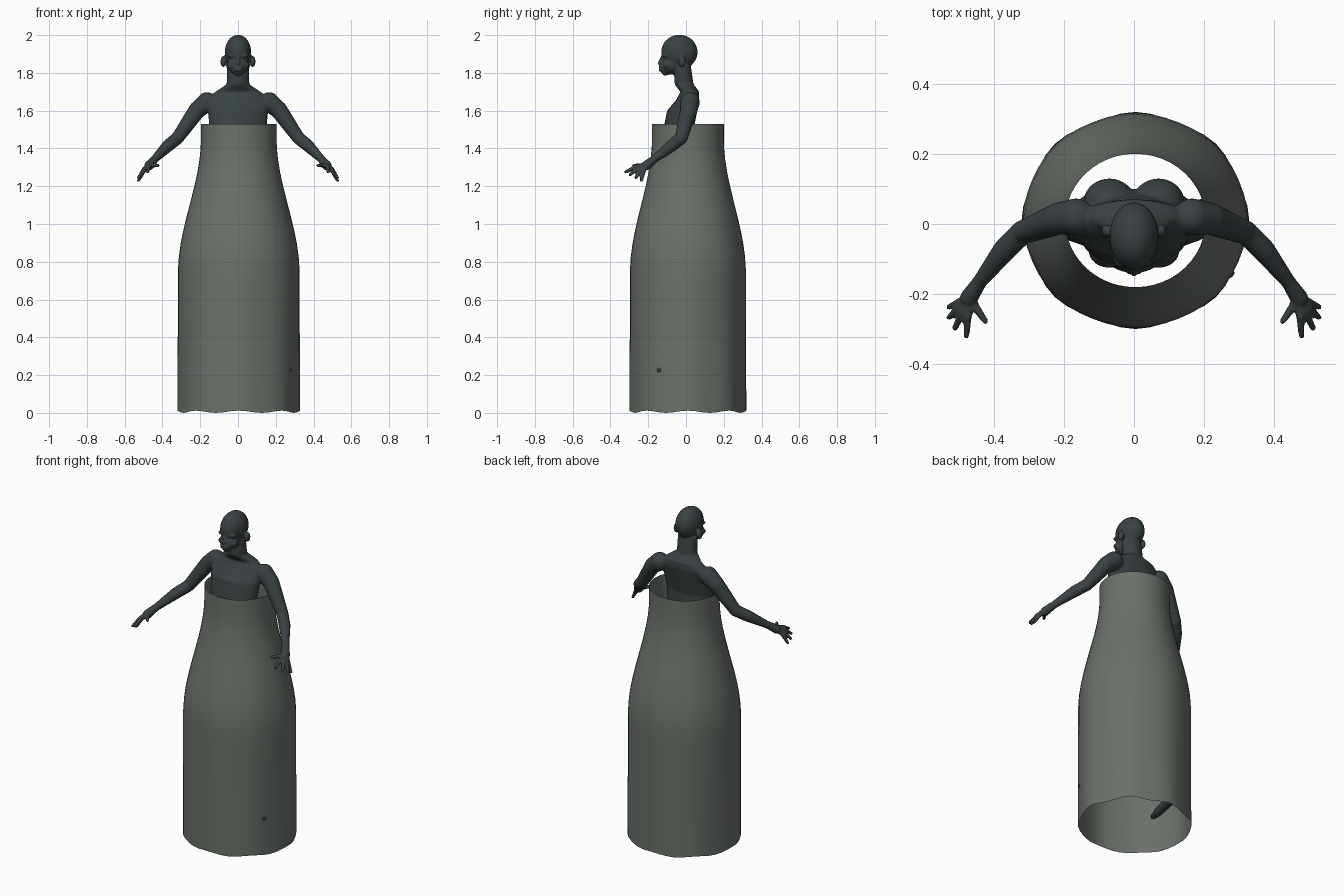
import bpy, bmesh
from math import cos, sin, pi
from mathutils import Matrix, Vector

default_cube = bpy.data.objects.get("Cube")
if default_cube:
    bpy.data.objects.remove(default_cube, do_unlink=True)


def make_material(name, red, green, blue):
    colour = (red, green, blue, 1)
    material = bpy.data.materials.new(name)
    material.use_nodes = True
    material.diffuse_color = colour
    shader = material.node_tree.nodes["Principled BSDF"]
    shader.inputs["Base Color"].default_value = colour
    shader.inputs["Roughness"].default_value = .7
    return material


def finish(bm, name, material):
    bmesh.ops.recalc_face_normals(bm, faces=bm.faces)
    mesh = bpy.data.meshes.new(name)
    bm.to_mesh(mesh)
    bm.free()
    obj = bpy.data.objects.new(name, mesh)
    bpy.context.collection.objects.link(obj)
    mesh.materials.append(material)
    for polygon in mesh.polygons:
        polygon.use_smooth = True
    return obj


def ball(bm, centre, width, depth, height):
    """Ellipsoid given by its centre and its half sizes."""
    placement = Matrix.Translation(centre) @ Matrix.Diagonal((width, depth, height, 1))
    bmesh.ops.create_uvsphere(bm, u_segments=24, v_segments=16, radius=1, matrix=placement)


def limb(bm, side, *joints):
    """Tapered segments with rounded joints; each joint is a point and a radius."""
    mirror = Matrix.Diagonal((side, 1, 1))
    joints = [(mirror @ Vector(point), radius) for point, radius in joints]
    for point, radius in joints:
        ball(bm, point, radius, radius, radius)
    for (start, start_radius), (end, end_radius) in zip(joints, joints[1:]):
        along = end - start
        turn = along.to_track_quat('Z', 'Y').to_matrix().to_4x4()
        placement = Matrix.Translation((start + end) / 2) @ turn
        bmesh.ops.create_cone(bm, cap_ends=True, segments=20, radius1=start_radius,
                              radius2=end_radius, depth=along.length, matrix=placement)


def ellipse(z, centre_y, half_width, half_depth, segments=32):
    turns = [2 * pi * step / segments for step in range(segments)]
    return [(half_width * cos(turn), centre_y + half_depth * sin(turn), z) for turn in turns]


def loft(bm, rings, capped):
    """Bridge neighbouring rings of points with quads."""
    rows = [[bm.verts.new(point) for point in ring] for ring in rings]
    for lower, upper in zip(rows, rows[1:]):
        for i in range(len(lower)):
            bm.faces.new((lower[i - 1], lower[i], upper[i], upper[i - 1]))
    if capped:
        bm.faces.new(rows[0])
        bm.faces.new(rows[-1])


# Torso and neck: height, centre y, half width, half depth
body = bmesh.new()
torso_rings = [
    (1, .01, .1, .06),
    (1.1, .01, .17, .09),
    (1.3, -.02, .12, .08),
    (1.5, -.04, .15, .08),
    (1.6, -.02, .16, .08),
    (1.66, .01, .17, .06),
    (1.7, .02, .12, .05),
    (1.74, -.01, .06, .05),
    (1.84, -.02, .06, .045),
]
loft(body, [ellipse(*ring) for ring in torso_rings], capped=True)
belly = Vector((0, -.06, 1.27))
ball(body, belly, width=.1, depth=.08, height=.11)

# Head: skull, jaw, chin, nose and lips
skull = Vector((0, -.035, 1.91))
jaw = Vector((0, -.085, 1.84))
chin = Vector((0, -.11, 1.805))
nose_bridge = Vector((0, -.125, 1.885))
nose_tip = Vector((0, -.138, 1.85))
ball(body, skull, width=.07, depth=.097, height=.092)
ball(body, jaw, width=.055, depth=.05, height=.05)
ball(body, chin, width=.03, depth=.02, height=.02)
limb(body, 1, (nose_bridge, .009), (nose_tip, .012))
for lip_height in (1.815, 1.83):
    ball(body, (0, -.132, lip_height), width=.028, depth=.014, height=.008)

for side in (1, -1):
    # Brow, cheek and ear
    ball(body, (side * .03, -.11, 1.89), width=.027, depth=.016, height=.009)
    ball(body, (side * .04, -.1, 1.84), width=.02, depth=.02, height=.018)
    ball(body, (side * .078, -.02, 1.86), width=.015, depth=.02, height=.03)

    # Chest and buttock
    ball(body, (side * .07, -.075, 1.45), width=.06, depth=.05, height=.06)
    ball(body, (side * .07, .06, 1.1), width=.075, depth=.07, height=.09)

    # Arm and palm
    shoulder = Vector((.165, .02, 1.645))
    upper_arm = Vector((.215, .015, 1.605))
    elbow = Vector((.32, -.025, 1.455))
    forearm = Vector((.37, -.075, 1.415))
    wrist = Vector((.44, -.165, 1.345))
    palm = Vector((.47, -.21, 1.31))
    limb(body, side, (shoulder, .053), (upper_arm, .046), (elbow, .034),
         (forearm, .033), (wrist, .021), (palm, .026))

    # Fingers fan out from the palm, little finger first; then the thumb
    for finger in range(4):
        swing = .2 + .43 * finger
        reach = Vector((cos(swing), -sin(swing), 0)) * (.058 + .012 * finger)
        tip = palm + reach + Vector((0, -.015, .015 * finger - .08))
        knuckle = palm.lerp(tip, .5) + Vector((0, 0, .012))
        limb(body, side, (palm, .016), (knuckle, .012), (tip, .009))
    thumb_tip = Vector((.423, -.278, 1.31))
    limb(body, side, (palm, .016), (palm.lerp(thumb_tip, .5), .012), (thumb_tip, .009))

    # Leg and foot
    hip = Vector((.095, .01, 1.05))
    knee = Vector((.165, 0, .66))
    calf = Vector((.195, .02, .52))
    ankle = Vector((.23, .025, .28))
    heel = Vector((.225, .045, .235))
    ball_of_foot = Vector((.25, -.09, .23))
    toes = Vector((.265 + side * .007, -.14, .226))
    limb(body, side, (hip, .085), (knee, .052), (calf, .052), (ankle, .027))
    limb(body, side, (heel, .028), (ball_of_foot, .025), (toes, .015))

# Fuse the parts into one smooth skin
figure = finish(body, "figure", make_material("dark slate", .042, .053, .055))
fuse = figure.modifiers.new("fuse", 'REMESH')
fuse.mode = 'VOXEL'
fuse.voxel_size = .0055
fuse.use_smooth_shade = True
soften = figure.modifiers.new("soften", 'SMOOTH')
soften.factor = .5
soften.iterations = 5


def gown_ring(z):
    """Wide and softly folded below, easing in to a plain oval neckline."""
    rise = min(max((z - .75) / .7, 0), 1)
    taper = rise * rise * (3 - 2 * rise)
    fold_depth = .014 * max(0, 1 - z / 1.2)
    ring = ellipse(z, .01, .32 - .12 * taper, .305 - .115 * taper, segments=48)
    for step, (x, y, height) in enumerate(ring):
        wave = cos(8 * 2 * pi * step / len(ring))
        fold = 1 + fold_depth * wave
        hem = .006 * (1 + wave) if z == 0 else 0
        yield x * fold + .004, y * fold, height + hem


# Gown: an open tube of thin cloth
gown_top = 1.53
gown_rows = 24
cloth = bmesh.new()
loft(cloth, [gown_ring(gown_top * row / gown_rows) for row in range(gown_rows + 1)], capped=False)
finish(cloth, "gown", make_material("grey green cloth", .145, .165, .143))
